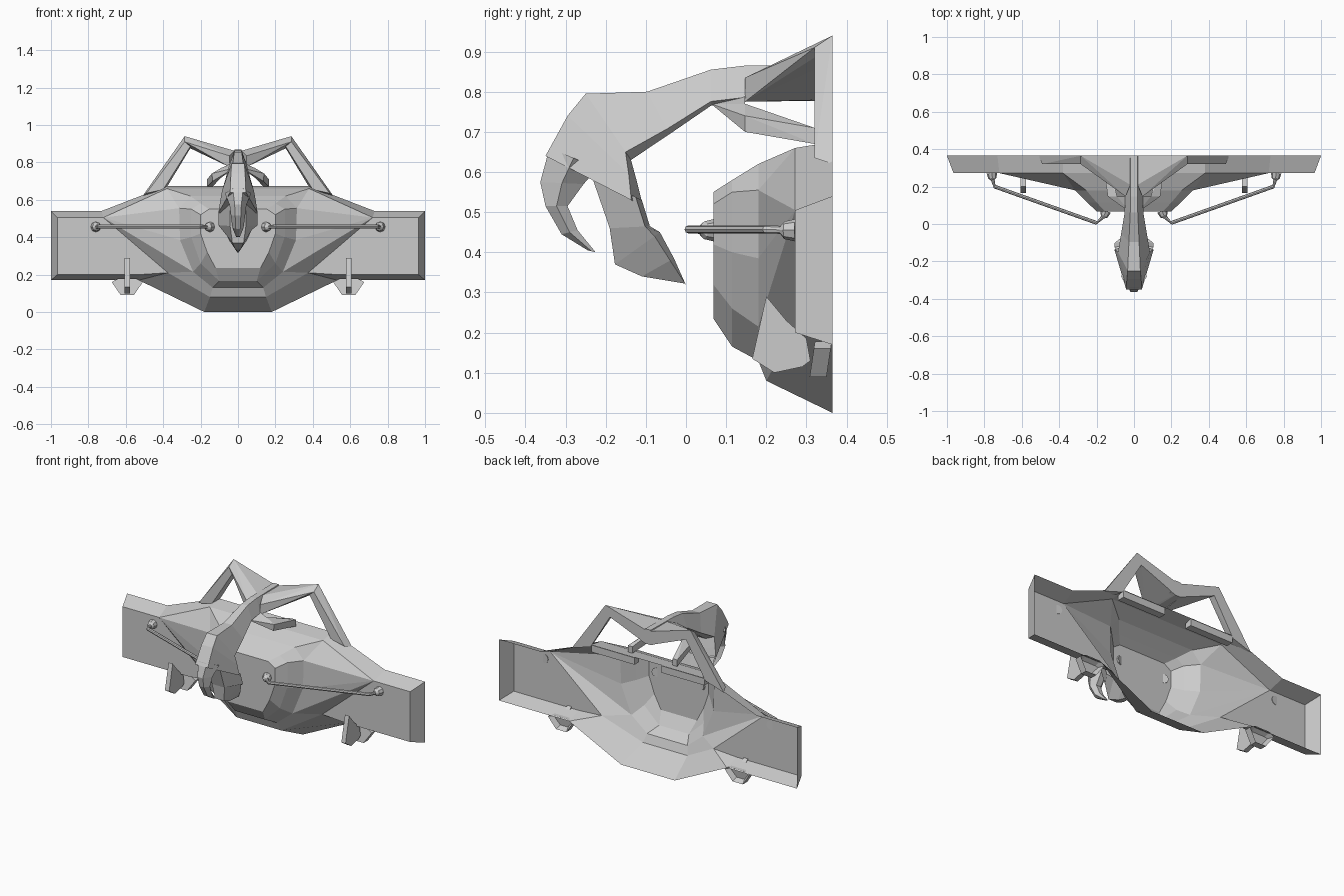
import bpy, bmesh, math
from mathutils import Vector

cube = bpy.data.objects.get("Cube")
if cube:
    bpy.data.objects.remove(cube)

grey = bpy.data.materials.new("plain_grey")
grey.use_nodes = True
COL = (0.6, 0.6, 0.6, 1)
grey.diffuse_color = COL
grey.node_tree.nodes["Principled BSDF"].inputs["Base Color"].default_value = COL
BACK = 0.365


def finish(name, bm, mirror=True):
    me = bpy.data.meshes.new(name)
    bm.to_mesh(me)
    bm.free()
    me.materials.append(grey)
    ob = bpy.data.objects.new(name, me)
    bpy.context.collection.objects.link(ob)
    if mirror:
        mod = ob.modifiers.new("Mirror", "MIRROR")
        mod.use_clip = True
    return ob


def hull(name, pts):
    """Convex solid through the given points, mirrored in x."""
    bm = bmesh.new()
    for p in pts:
        bm.verts.new(p)
    bmesh.ops.convex_hull(bm, input=bm.verts[:])
    loose = [v for v in bm.verts if not v.link_faces]
    bmesh.ops.delete(bm, geom=loose, context="VERTS")
    bmesh.ops.recalc_face_normals(bm, faces=bm.faces[:])
    return finish(name, bm)


def bridge(bm, rings):
    for a, b in zip(rings, rings[1:]):
        n = len(a)
        for i in range(n):
            bm.faces.new((a[i], a[(i + 1) % n], b[(i + 1) % n], b[i]))


def loft(name, sections, bias=0.88):
    """Six-sided loft; each section is top y,z, bottom y,z and half width."""
    bm = bmesh.new()
    rings = []
    for ty, tz, by, bz, w in sections:
        my, mz = ty + bias * (by - ty), tz + bias * (bz - tz)
        s = 0.4 * w
        rings.append([bm.verts.new(p) for p in (
            (s, ty, tz), (w, my, mz), (s, by, bz),
            (-s, by, bz), (-w, my, mz), (-s, ty, tz))])
    bridge(bm, rings)
    bm.faces.new(rings[0])
    bm.faces.new(rings[-1])
    bmesh.ops.recalc_face_normals(bm, faces=bm.faces[:])
    return finish(name, bm, mirror=False)


def tube(name, pts, radii, sides=8):
    """Mirrored tube through points with a radius at each."""
    bm = bmesh.new()
    pts = [Vector(p) for p in pts]
    rings = []
    for i, (p, r) in enumerate(zip(pts, radii)):
        d = (pts[min(i + 1, len(pts) - 1)] - pts[max(i - 1, 0)]).normalized()
        side = d.cross(Vector((0, 0, 1))).normalized()
        up = side.cross(d)
        rings.append([bm.verts.new(p + r * (math.cos(t) * side + math.sin(t) * up))
                      for t in (math.tau * k / sides for k in range(sides))])
    bridge(bm, rings)
    bm.faces.new(rings[0])
    bm.faces.new(rings[-1])
    bmesh.ops.recalc_face_normals(bm, faces=bm.faces[:])
    return finish(name, bm)


# Open-backed hull shell with wings: half outline at each depth
bm = bmesh.new()


def row(y, pts):
    return [bm.verts.new((x, y, z)) for x, z in pts]


rim = row(BACK, [(0, .675), (.38, .675), (.73, .54), (1, .54), (1, .17),
                 (.53, .17), (.18, 0), (0, 0)])
wing = row(.272, [(0, .66), (.38, .66), (.72, .505), (.965, .505), (.965, .2),
                  (.53, .2), (.375, .21)])
keel = row(.2, [(.15, .08), (0, .08)])
shoulder = row(.18, [(0, .62), (.255, .62), (.315, .555), (.31, .385),
                     (.24, .215), (.135, .13), (0, .13)])
collar = row(.115, [(0, .58), (.2, .58), (.25, .55), (.25, .4), (.2, .26),
                    (.1, .165), (0, .165)])
nose = row(.068, [(0, .55), (.155, .55), (.2, .52), (.2, .42), (.165, .32),
                  (.12, .235), (0, .235)])
for i in range(5):
    bm.faces.new((rim[i], rim[i + 1], wing[i + 1], wing[i]))
s = shoulder
for f in [(rim[5], wing[6], wing[5]), (rim[5], rim[6], keel[0], wing[6]),
          (rim[6], rim[7], keel[1], keel[0]), wing[2:7],
          (wing[0], wing[1], s[1], s[0]), (wing[1], s[2], s[1]),
          (wing[1], wing[2], s[2]), (wing[2], s[3], s[2]),
          (wing[2], s[4], s[3]), (wing[2], wing[6], s[4]),
          (wing[6], keel[0], s[5], s[4]), (keel[0], keel[1], s[6], s[5])]:
    bm.faces.new(f)
for a, b in ((shoulder, collar), (collar, nose)):
    for i in range(6):
        bm.faces.new((a[i], a[i + 1], b[i + 1], b[i]))
cap = bm.faces.new(nose)
bmesh.ops.recalc_face_normals(bm, faces=bm.faces[:])
cap.normal_update()
if cap.normal.y > 0:
    bmesh.ops.reverse_faces(bm, faces=bm.faces[:])
finish("hull_shell", bm)

# Arched neck, hooked beak and hanging lower jaw
loft("neck", [(BACK, .868, BACK, .778, .045), (.147, .865, .147, .775, .048),
              (.062, .855, .062, .765, .05), (-.097, .8, -.04, .695, .068),
              (-.25, .795, -.137, .63, .085), (-.295, .74, -.122, .575, .095),
              (-.35, .64, -.107, .515, .105)])
loft("beak", [(-.34, .66, -.22, .61, .07), (-.363, .575, -.255, .57, .045),
              (-.35, .515, -.295, .515, .038), (-.31, .445, -.27, .455, .03),
              (-.245, .405, -.225, .4, .01)], bias=0.5)
loft("lower_jaw", [(-.235, .59, -.11, .53, .104), (-.19, .46, -.09, .465, .105),
                   (-.177, .37, -.065, .45, .075), (-.11, .34, -.03, .385, .045),
                   (-.002, .322, 0, .318, .004)])

# Roof frame: apex beams, legs, small lower stays, rear lip bars
F = .32
apex = [(.285, F, .91), (.255, F, .885), (.285, BACK, .94), (.255, BACK, .875)]
hull("apex_beam", apex + [(.045, .147, .835), (.045, .147, .775), (.02, .21, .862),
                          (.02, BACK, .862), (.02, BACK, .78)])
hull("frame_leg", apex + [(.49, F, .635), (.4, F, .655),
                          (.51, BACK, .62), (.385, BACK, .66)])
mid = [(.09, .147, .77), (.14, .147, .74), (.135, .147, .7), (.1, .147, .71)]
hull("stay_root", mid + [(.02, .062, .77), (.02, .147, .8), (.02, .147, .77)])
hull("stay_tip", mid + [(x, F, z) for x in (.135, .165) for z in (.67, .71)])
hull("rear_lip", [(x, y, z) for x in (.09, .38)
                  for y, z in ((F, .63), (F, .66), (BACK, .63), (BACK, .672))])

# Side rods with flared mounts
tube("side_rod", [(.15, .07, .455), (.16, .045, .455), (.168, .036, .456),
                  (.2, .006, .457), (.745, .2, .457), (.755, .235, .456),
                  (.757, .245, .455), (.76, .273, .455)],
     [.028, .022, .01, .01, .01, .01, .022, .028])

# Hanging fins under the wings
X = .592
fin = [(.2, .29), (.165, .135), (.22, .1), (.29, .115), (.31, .13), (.3, .185),
       (.25, .23)]
bm = bmesh.new()
face = bm.faces.new([bm.verts.new((X - .014, y, z)) for y, z in fin])
ext = bmesh.ops.extrude_face_region(bm, geom=[face])
bmesh.ops.translate(bm, vec=(.028, 0, 0),
                    verts=[g for g in ext["geom"] if isinstance(g, bmesh.types.BMVert)])
bmesh.ops.recalc_face_normals(bm, faces=bm.faces[:])
finish("wing_fin", bm)

# Tilted fin brackets with a pocket in the rear face
plate = [(-.083, .16), (-.05, .178), (.05, .178), (.083, .16), (.035, .09), (-.035, .09)]
bm = bmesh.new()
ends = [[bm.verts.new((X + x, y + .15 * (z - .09), z)) for x, z in plate]
        for y in (.308, .35)]
bridge(bm, ends)
bm.faces.new(ends[0])
rear = bm.faces.new(ends[1])
bmesh.ops.recalc_face_normals(bm, faces=bm.faces[:])
bmesh.ops.inset_region(bm, faces=[rear], thickness=.02)
bmesh.ops.translate(bm, vec=(0, -.03, 0), verts=rear.verts[:])
finish("fin_bracket", bm)
